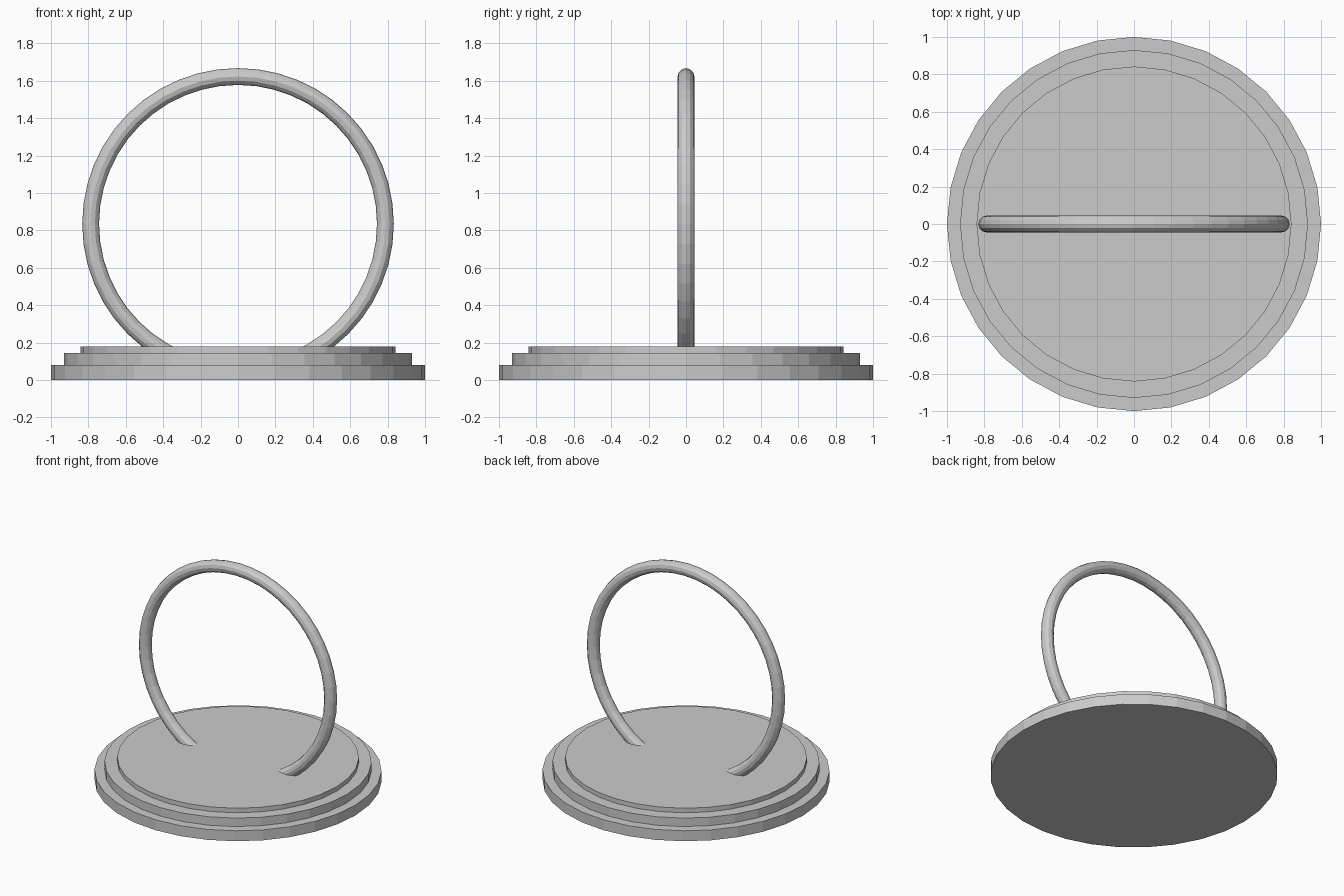
import bpy
from math import pi

if "Cube" in bpy.data.objects:
    bpy.data.objects.remove(bpy.data.objects["Cube"])


def disc(name, radius, z0, z1):
    bpy.ops.mesh.primitive_cylinder_add(
        vertices=32, radius=radius, depth=z1 - z0, location=(0, 0, (z0 + z1) / 2))
    bpy.context.object.name = name


# Stepped round base
disc("base_lower_step", 1.0, 0.0, 0.08)
disc("base_middle_step", 0.93, 0.08, 0.145)
disc("base_top_step", 0.842, 0.145, 0.18)

# Upright ring, its lower arc sunk into the base
bpy.ops.mesh.primitive_torus_add(
    major_segments=48, minor_segments=12, major_radius=0.788, minor_radius=0.045,
    location=(0, 0, 0.835), rotation=(pi / 2, 0, 0))
bpy.context.object.name = "upright_ring"
